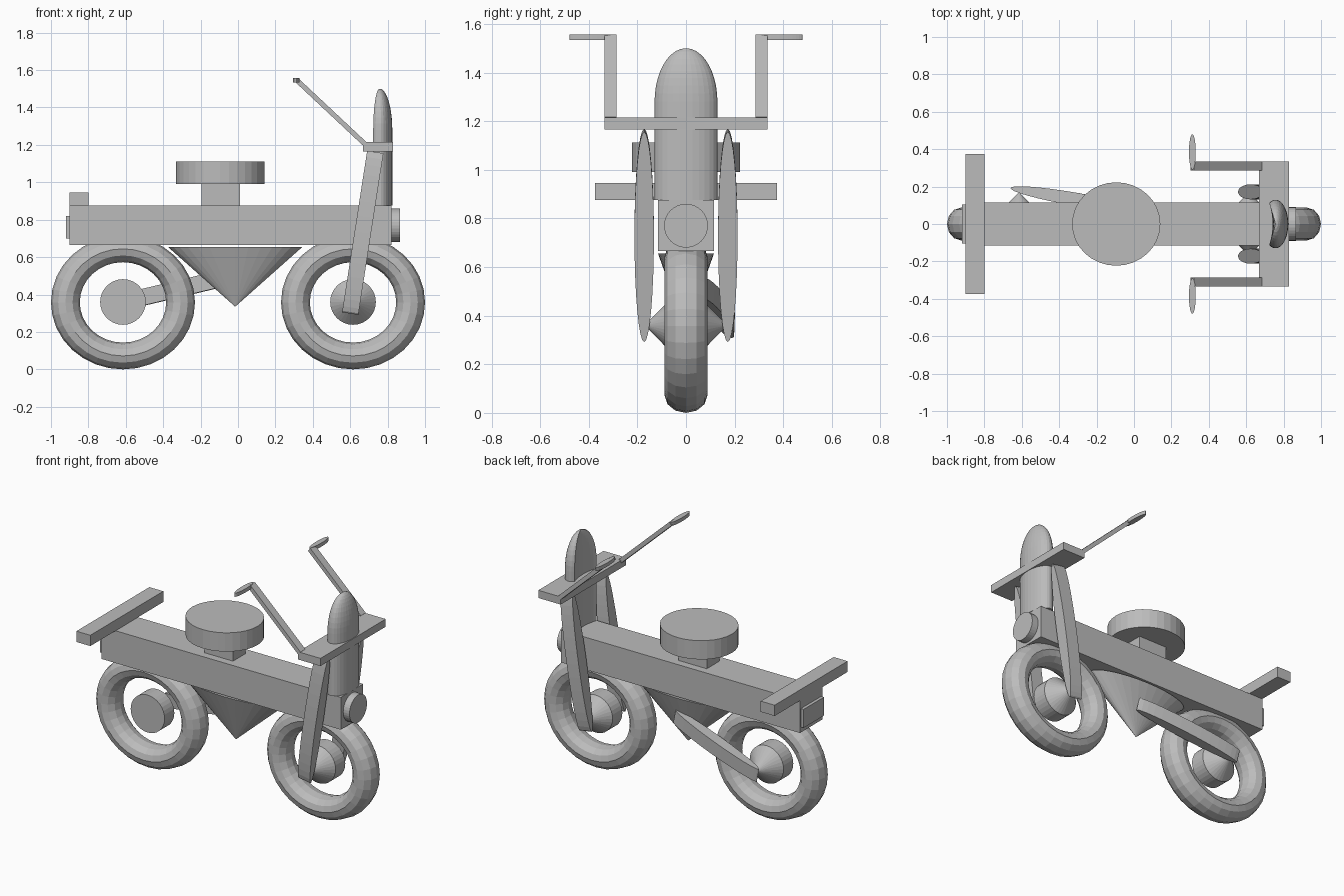
import bpy, bmesh, math
from mathutils import Matrix, Vector, Euler

cube = bpy.data.objects.get("Cube")
if cube:
    bpy.data.objects.remove(cube, do_unlink=True)

grey = bpy.data.materials.new("plain_grey")
grey.use_nodes = True
colour = (0.5, 0.5, 0.5, 1)
grey.diffuse_color = colour
grey.node_tree.nodes["Principled BSDF"].inputs["Base Color"].default_value = colour


def finish(name, bm):
    bmesh.ops.recalc_face_normals(bm, faces=bm.faces)
    mesh = bpy.data.meshes.new(name)
    bm.to_mesh(mesh)
    bm.free()
    mesh.materials.append(grey)
    obj = bpy.data.objects.new(name, mesh)
    bpy.context.collection.objects.link(obj)
    return obj


def place(loc, scale, rot=(0, 0, 0)):
    return Matrix.LocRotScale(Vector(loc), Euler(rot), Vector(scale))


def box(name, low, high):
    low, high = Vector(low), Vector(high)
    bm = bmesh.new()
    bmesh.ops.create_cube(bm, size=1, matrix=place((low + high) / 2, high - low))
    return finish(name, bm)


def cylinder(name, matrix, top=1.0):
    """Unit-radius, unit-height cylinder or cone, placed by a matrix."""
    bm = bmesh.new()
    bmesh.ops.create_cone(bm, cap_ends=True, segments=32, radius1=1, radius2=top,
                          depth=1, matrix=matrix)
    return finish(name, bm)


def ring(name, x, major, minor, width, squash, z):
    """Tyre with an oval section, lightly flattened in height."""
    bm = bmesh.new()
    loops = []
    for i in range(32):
        a = math.tau * i / 32
        loop = []
        for j in range(12):
            b = math.tau * j / 12
            r = major + minor * math.cos(b)
            loop.append(bm.verts.new((x + r * math.cos(a), width * math.sin(b),
                                      z + squash * r * math.sin(a))))
        loops.append(loop)
    for i in range(32):
        one, two = loops[i], loops[(i + 1) % 32]
        for j in range(12):
            k = (j + 1) % 12
            bm.faces.new((one[j], one[k], two[k], two[j]))
    return finish(name, bm)


# Main beam, luggage bar, tail plate and headlight
box("frame_beam", (-0.9, -0.115, 0.665), (0.82, 0.115, 0.875))
box("rear_bar", (-0.9, -0.375, 0.875), (-0.8, 0.375, 0.945))
box("tail_plate", (-0.92, -0.105, 0.70), (-0.9, 0.105, 0.82))
cylinder("headlight", place((0.84, 0, 0.77), (0.09, 0.09, 0.05), (0, math.pi / 2, 0)))

# Seat
box("seat_post", (-0.195, -0.065, 0.875), (0.01, 0.065, 0.99))
cylinder("seat", place((-0.095, 0, 1.051), (0.236, 0.223, 0.122)))

# Engine cone pointing down
cylinder("engine_cone", place((-0.015, 0, 0.495), (0.36, 0.115, 0.32), (math.pi, 0, 0)), top=0)

# Wheels and hubs
for name, x, cone_sides in (("rear", -0.615, (1,)), ("front", 0.615, (-1, 1))):
    ring(name + "_tyre", x, 0.308, 0.077, 0.088, 0.93, 0.358)
    cylinder(name + "_hub", place((x, 0, 0.36), (0.122, 0.122, 0.1), (math.pi / 2, 0, 0)))
    for side in cone_sides:
        cylinder(name + "_hub_cone",
                 place((x, side * 0.11, 0.36), (0.122, 0.122, 0.12),
                       (-side * math.pi / 2, 0, 0)), top=0)

# Swing arm: a thin oval plate from the rear hub to the engine
arm = Matrix.Translation((-0.31, 0.132, 0.432))
arm @= Matrix.Rotation(-0.17, 4, 'Z') @ Matrix.Rotation(-0.23, 4, 'Y')
cylinder("swing_arm", arm @ Matrix.Diagonal((0.355, 0.035, 0.088, 1)))

# Yoke, forks, handlebars and grips
box("yoke", (0.667, -0.335, 1.165), (0.828, 0.335, 1.215))
low, high = Vector((0.675, 0, 1.208)), Vector((0.312, 0, 1.548))
bar_angle = math.atan2(high.x - low.x, high.z - low.z)
for side, label in ((1, "left_"), (-1, "right_")):
    cylinder(label + "fork", Matrix.Translation((0.667, side * 0.172, 0.73))
             @ Matrix.Rotation(0.154, 4, 'Y')
             @ Matrix.Diagonal((0.088, 0.04, 0.437, 1))
             @ Matrix.Rotation(math.pi / 2, 4, 'Y'))
    bm = bmesh.new()
    centre = (low + high) / 2 + Vector((0, side * 0.31, 0))
    bmesh.ops.create_cube(bm, size=1, matrix=place(
        centre, (0.026, 0.05, (high - low).length), (0, bar_angle, 0)))
    finish(label + "handlebar", bm)
    cylinder(label + "grip", place((0.312, side * 0.385, 1.545), (0.018, 0.095, 0.024)))

# Windshield: crescent section, straight below and domed above
bm = bmesh.new()
section = []
for i in range(21):
    t = math.radians(-120 + 12 * i)
    section.append((0.068 * math.cos(t), 0.13 * math.sin(t)))
tip_x, tip_y = section[-1]
for i in range(1, 10):
    u = 1 - i / 5
    section.append((tip_x + 0.018 * (1 - u * u), tip_y * u))
levels = [(0.875, 1.0)]
for i in range(11):
    a = math.radians(8.8 * i)
    levels.append((1.28 + 0.22 * math.sin(a), math.cos(a)))
rows = [[bm.verts.new((0.757 + s * x, s * y, z)) for x, y in section] for z, s in levels]
count = len(section)
for one, two in zip(rows, rows[1:]):
    for j in range(count):
        k = (j + 1) % count
        bm.faces.new((one[j], one[k], two[k], two[j]))
bm.faces.new(rows[0])
bm.faces.new(rows[-1])
finish("windshield", bm)
